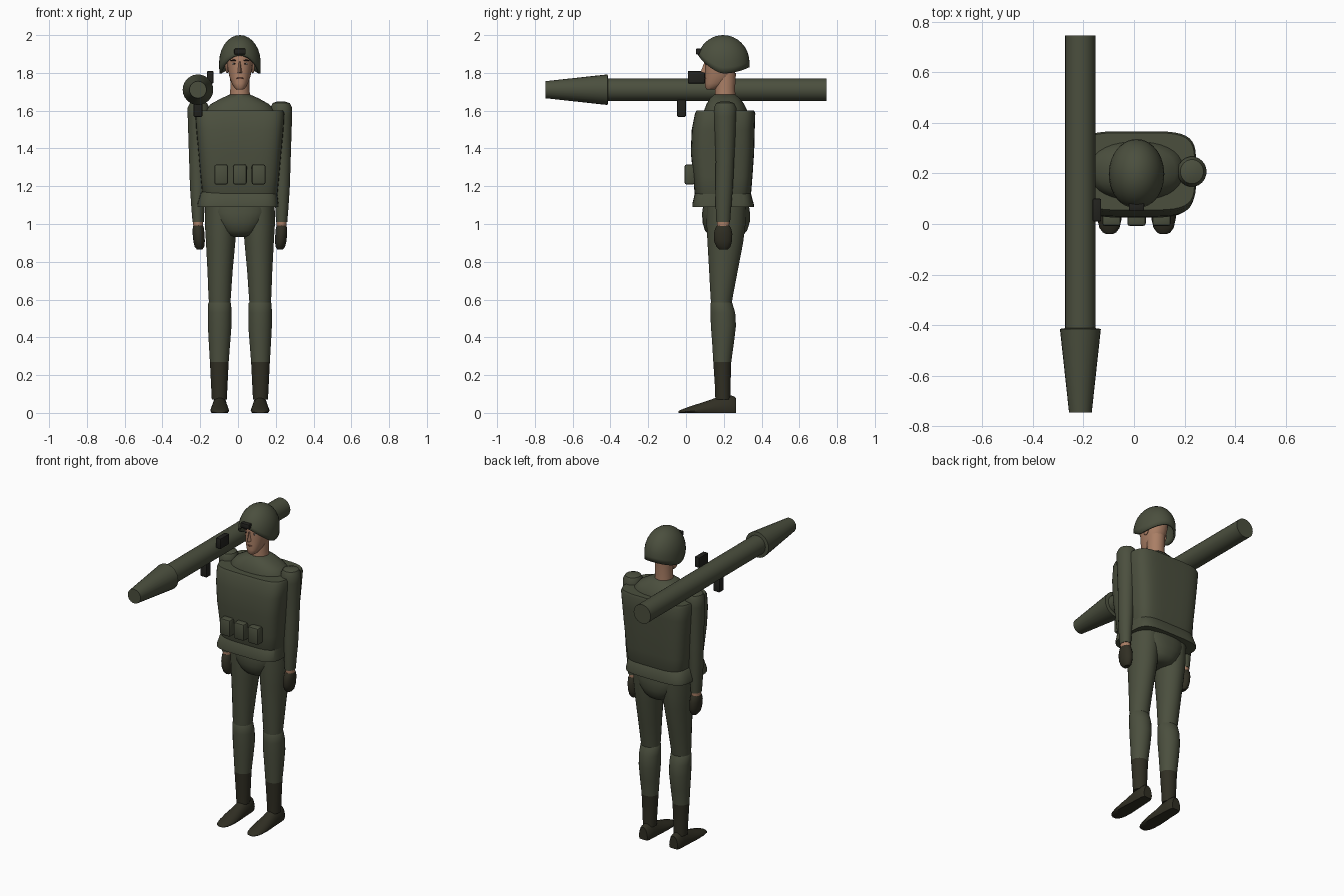
import bpy, bmesh, math
from mathutils import Vector, Matrix

if "Cube" in bpy.data.objects:
    bpy.data.objects.remove(bpy.data.objects["Cube"])

CX = 0.01  # body centre line


def mat(name, r, g, b):
    m = bpy.data.materials.new(name)
    m.diffuse_color = (r, g, b, 1)
    m.use_nodes = True
    m.node_tree.nodes["Principled BSDF"].inputs["Base Color"].default_value = m.diffuse_color
    return m


OLIVE = mat("olive cloth", 0.070, 0.078, 0.048)
BOOT = mat("dark boot leather", 0.030, 0.028, 0.017)
BLACK = mat("dark metal", 0.016, 0.016, 0.013)
SKIN = mat("skin", 0.40, 0.21, 0.13)
LIP = mat("lip", 0.22, 0.09, 0.06)
WHITE = mat("eye white", 0.55, 0.52, 0.48)
HAIR = mat("brow hair", 0.02, 0.013, 0.01)


def finish(name, bm, mats, angle=40):
    bmesh.ops.recalc_face_normals(bm, faces=bm.faces)
    me = bpy.data.meshes.new(name)
    bm.to_mesh(me)
    bm.free()
    ob = bpy.data.objects.new(name, me)
    bpy.context.collection.objects.link(ob)
    for m in mats:
        me.materials.append(m)
    bpy.ops.object.select_all(action='DESELECT')
    ob.select_set(True)
    bpy.context.view_layer.objects.active = ob
    bpy.ops.object.shade_smooth_by_angle(angle=math.radians(angle))
    return ob


def sp(v, e):
    return math.copysign(abs(v) ** (2 / e), v)


def loft(name, rings, mats, e=2, n=24, split=None, angle=40):
    """Stack superellipse rings (z, cx, cy, rx, ry); faces below split use the second material."""
    bm = bmesh.new()
    loops = []
    for z, cx, cy, rx, ry in rings:
        loops.append([bm.verts.new((cx + rx * sp(math.cos(t), e), cy + ry * sp(math.sin(t), e), z))
                      for t in (2 * math.pi * (i + 0.5) / n for i in range(n))])
    for a, b in zip(loops, loops[1:]):
        for i in range(n):
            bm.faces.new((a[i], a[(i + 1) % n], b[(i + 1) % n], b[i]))
    bm.faces.new(loops[0])
    bm.faces.new(loops[-1])
    if split is not None:
        for f in bm.faces:
            f.material_index = int(f.calc_center_median().z < split)
    return finish(name, bm, mats, angle)


def box(name, c, size, m, bevel=0.0):
    bm = bmesh.new()
    bmesh.ops.create_cube(bm, size=1, matrix=Matrix.Translation(c) @ Matrix.Diagonal((*size, 1)))
    if bevel:
        bmesh.ops.bevel(bm, geom=bm.edges[:], offset=bevel, segments=2, profile=0.5, affect='EDGES')
    return finish(name, bm, [m])


def ball(name, c, r, m):
    bm = bmesh.new()
    bmesh.ops.create_uvsphere(bm, u_segments=16, v_segments=10, radius=1,
                              matrix=Matrix.Translation(c) @ Matrix.Diagonal((*r, 1)))
    return finish(name, bm, [m])


def tube(name, x, z, stations, m, n=24):
    """Turned profile along y from (y, radius) stations."""
    bm = bmesh.new()
    loops = [[bm.verts.new((x + r * math.cos(2 * math.pi * i / n), y, z + r * math.sin(2 * math.pi * i / n)))
              for i in range(n)] for y, r in stations]
    for a, b in zip(loops, loops[1:]):
        for i in range(n):
            bm.faces.new((a[i], a[(i + 1) % n], b[(i + 1) % n], b[i]))
    bm.faces.new(loops[0])
    bm.faces.new(loops[-1])
    return finish(name, bm, [m], 30)


# Torso: shoulder yoke, armoured vest and its lower skirt
loft("shoulder_yoke", [(1.50, CX, .21, .20, .13), (1.60, CX, .21, .185, .115), (1.635, CX, .208, .155, .10),
                       (1.665, CX, .206, .10, .08), (1.685, CX, .205, .055, .056)], [OLIVE], 2.3, 32)
loft("vest", [(1.14, CX, .195, .19, .14), (1.165, CX, .195, .20, .15), (1.25, CX, .195, .208, .157),
              (1.38, CX, .193, .220, .168), (1.50, CX, .197, .231, .167), (1.585, CX, .207, .236, .160),
              (1.60, CX, .208, .230, .153)], [OLIVE], 4.5, 40)
loft("vest_skirt", [(1.09, 0, .196, .215, .163), (1.105, 0, .196, .215, .163), (1.165, .005, .195, .202, .148),
                    (1.175, .005, .195, .19, .14)], [OLIVE], 4.5, 40)
for i in (-1, 0, 1):
    box("vest_pouch", (CX + i * .099, .02, 1.262), (.073, .056, .106), OLIVE, .011)

# Pelvis
loft("pelvis", [(1.12, CX, .212, .172, .118), (1.06, CX, .212, .165, .127), (1.01, CX, .212, .140, .126),
                (.965, CX, .212, .105, .112), (.940, CX, .212, .078, .09), (.932, CX, .212, .05, .06)],
     [OLIVE], 2.4, 32)


def shoe(name, x):
    # Half-round section with a flat sole, swept from toe to heel
    bm = bmesh.new()
    n, loops = 10, []
    for y, w, h in ((-.040, .012, .008), (-.034, .026, .013), (-.015, .040, .021), (.02, .048, .034),
                    (.07, .050, .050), (.12, .047, .066), (.17, .043, .085), (.21, .041, .094),
                    (.25, .038, .090), (.265, .030, .078)):
        loop = [bm.verts.new((x - w * .85, y, 0)), bm.verts.new((x + w * .85, y, 0))]
        for i in range(n + 1):
            t = math.pi * i / n
            loop.append(bm.verts.new((x + w * math.cos(t) * (1 if i in (0, n) else .97), y,
                                      h * (.25 + .75 * math.sin(t)))))
        loops.append(loop)
    k = n + 3
    for a, b in zip(loops, loops[1:]):
        for i in range(k):
            bm.faces.new((a[i], a[(i + 1) % k], b[(i + 1) % k], b[i]))
    bm.faces.new(loops[0])
    bm.faces.new(loops[-1])
    finish(name, bm, [BOOT], 50)


# Limbs on both sides
for side, s in (("right", -1), ("left", 1)):
    def X(d):
        return CX + s * d
    loft(side + "_thigh", [(1.10, X(.100), .215, .085, .105), (1.00, X(.101), .212, .085, .104),
                           (.90, X(.102), .208, .078, .095), (.75, X(.105), .198, .067, .076),
                           (.62, X(.107), .189, .060, .060), (.57, X(.107), .187, .056, .054)], [OLIVE])
    loft(side + "_shin", [(.595, X(.107), .187, .050, .048), (.58, X(.107), .188, .061, .058),
                          (.53, X(.107), .195, .063, .066), (.46, X(.107), .198, .063, .067),
                          (.37, X(.108), .196, .057, .058), (.27, X(.109), .192, .050, .048),
                          (.15, X(.109), .194, .044, .042), (.07, X(.109), .195, .040, .040)],
         [OLIVE, BOOT], split=.27)
    shoe(side + "_shoe", X(.107))
    # Arm hangs straight, with a strip of bare wrist above the glove
    loft(side + "_arm", [(1.648, X(.218), .207, .022, .025), (1.640, X(.219), .207, .046, .048),
                         (1.615, X(.219), .207, .058, .060), (1.57, X(.219), .207, .058, .060),
                         (1.45, X(.220), .207, .053, .054), (1.33, X(.222), .206, .047, .049),
                         (1.20, X(.222), .202, .043, .047), (1.08, X(.222), .198, .035, .041),
                         (1.01, X(.221), .197, .030, .037)], [OLIVE], n=20)
    loft(side + "_wrist", [(1.015, X(.221), .197, .027, .033), (.985, X(.221), .197, .026, .032)], [SKIN], n=20)
    loft(side + "_glove", [(.998, X(.221), .197, .024, .028), (.98, X(.220), .197, .030, .042),
                           (.95, X(.219), .196, .032, .050), (.91, X(.216), .196, .031, .049),
                           (.88, X(.214), .198, .026, .038), (.864, X(.213), .20, .014, .022)], [BOOT], n=16)

# Neck, head and face
loft("neck", [(1.66, CX, .207, .055, .056), (1.72, CX, .207, .051, .053), (1.80, CX, .21, .052, .055)], [SKIN])
loft("head", [(1.712, CX, .130, .018, .020), (1.722, CX, .137, .030, .035), (1.745, CX, .160, .043, .060),
              (1.78, CX, .176, .056, .075), (1.82, CX, .185, .064, .083), (1.86, CX, .19, .069, .089),
              (1.91, CX, .195, .070, .090), (1.95, CX, .195, .05, .07)], [SKIN], 2.2, 28)
bm = bmesh.new()  # wedge-shaped nose
nose = [bm.verts.new(p) for p in ((CX - .007, .106, 1.862), (CX + .007, .106, 1.862), (CX, .098, 1.858),
                                  (CX - .015, .110, 1.798), (CX + .015, .110, 1.798), (CX, .077, 1.803))]
for f in ((0, 2, 5, 3), (2, 1, 4, 5), (3, 5, 4), (0, 1, 2), (0, 3, 4, 1)):
    bm.faces.new([nose[i] for i in f])
finish("nose", bm, [SKIN], 30)
ball("lips", (CX, .106, 1.771), (.021, .008, .006), LIP)
for s in (-1, 1):
    ball("eye", (CX + s * .029, .111, 1.848), (.012, .006, .005), WHITE)
    ball("iris", (CX + s * .029, .107, 1.848), (.005, .004, .005), HAIR)
    ball("eyebrow", (CX + s * .031, .110, 1.866), (.020, .007, .004), HAIR)
    ball("ear", (CX + s * .068, .20, 1.83), (.010, .02, .032), SKIN)

# Helmet shell: raised over the face, low over the ears, hollow below
bm = bmesh.new()
n, rows, loops = 40, 9, []
for j in range(rows):
    loop = []
    for i in range(n):
        a = 2 * math.pi * i / n
        front = max(0, -math.sin(a))
        back = max(0, math.sin(a))
        rim = 1.797 + .098 * front ** 1.6 + .033 * back ** 2
        lo = (rim - 1.855) / .145
        lo = math.asin(lo) if lo > 0 else lo
        phi = lo + (math.pi / 2 - lo) * j / rows
        r = math.cos(phi) if phi > 0 else 1 - .1 * phi * phi
        z = 1.855 + .145 * (math.sin(phi) if phi > 0 else phi)
        loop.append(bm.verts.new((CX + .110 * r * math.cos(a), .197 + .139 * r * math.sin(a), z)))
    loops.append(loop)
top = bm.verts.new((CX, .197, 2.0))
for a, b in zip(loops, loops[1:]):
    for i in range(n):
        bm.faces.new((a[i], a[(i + 1) % n], b[(i + 1) % n], b[i]))
for i in range(n):
    bm.faces.new((loops[-1][i], loops[-1][(i + 1) % n], top))
helmet = finish("helmet", bm, [OLIVE], 45)
shell = helmet.modifiers.new("thickness", 'SOLIDIFY')
shell.thickness = .012
shell.offset = -1
box("helmet_mount", (CX, .068, 1.913), (.060, .030, .030), BLACK, .004)

# Shoulder launcher: tube, tapered warhead, grip and sight
tube("launcher_tube", -.212, 1.711, [(-.42, .060), (.745, .060)], OLIVE)
tube("warhead", -.212, 1.711, [(-.745, .045), (-.415, .081), (-.412, .060)], OLIVE)
box("launcher_grip", (-.212, -.024, 1.615), (.046, .046, .095), BLACK, .006)
box("launcher_sight", (-.147, .055, 1.777), (.034, .090, .066), BLACK, .005)
